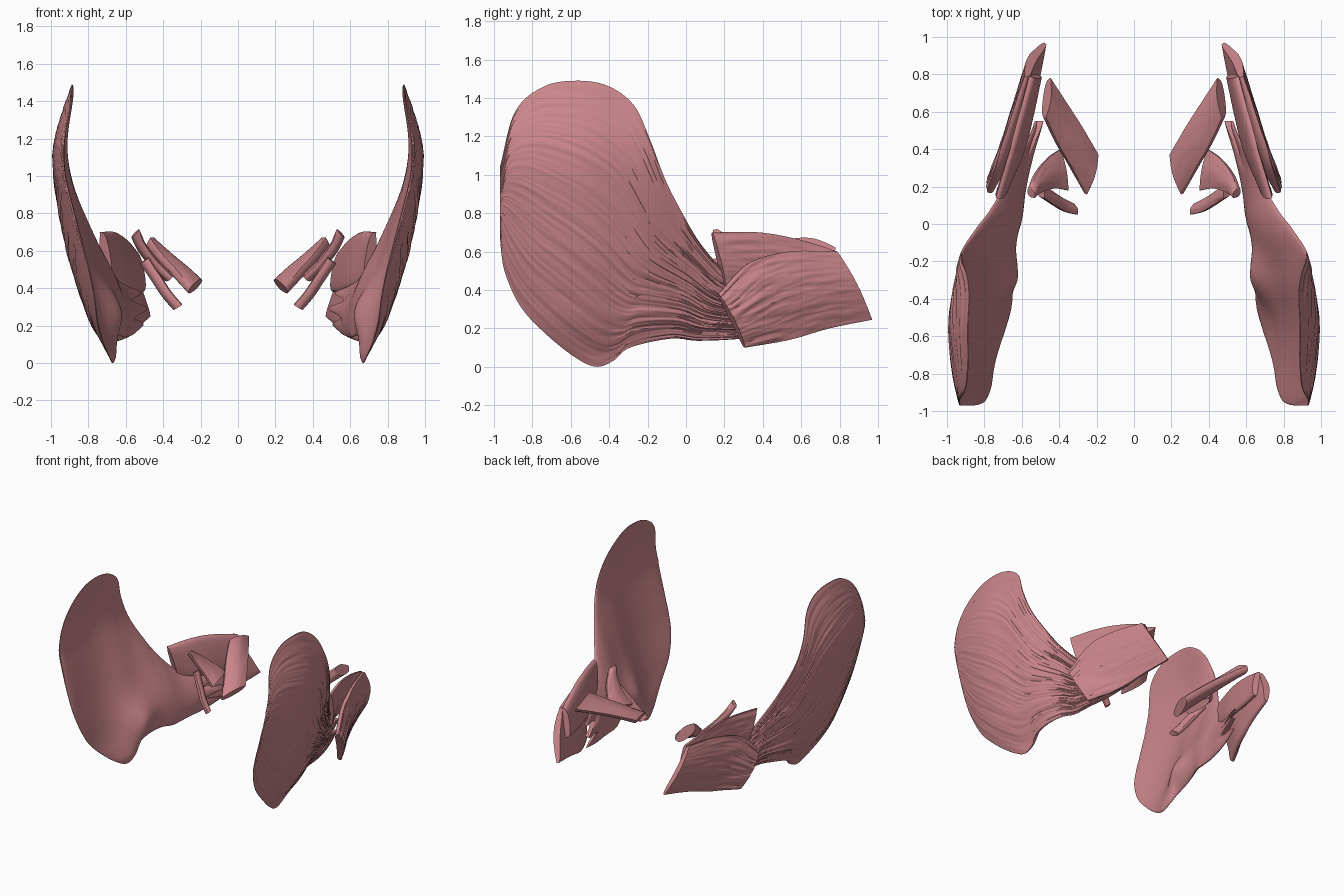
import bpy, bmesh, math
from mathutils import Vector, noise

if "Cube" in bpy.data.objects:
    bpy.data.objects.remove(bpy.data.objects["Cube"])

mat = bpy.data.materials.new("muscle_red")
mat.diffuse_color = (0.60, 0.24, 0.26, 1)
mat.use_nodes = True
mat.node_tree.nodes["Principled BSDF"].inputs["Base Color"].default_value = mat.diffuse_color


def spline(pts, u):
    """Catmull-Rom point on a list of tuples, u in 0..1."""
    p = [Vector(q) for q in pts]
    n = len(p) - 1
    i = min(int(u * n), n - 1)
    f = u * n - i
    b, c = p[i], p[i + 1]
    a = p[i - 1] if i else b * 2 - c
    d = p[i + 2] if i + 2 <= n else c * 2 - b
    return 0.5 * (2 * b + (c - a) * f + (2 * a - 5 * b + 4 * c - d) * f * f
                  + (3 * b - a - 3 * c + d) * f ** 3)


def table(pairs, v):
    """Piecewise lookup, eased between entries by a small blur."""
    def lin(v):
        if v <= pairs[0][0]:
            return pairs[0][1]
        for (a, fa), (b, fb) in zip(pairs, pairs[1:]):
            if v <= b:
                return fa + (fb - fa) * (v - a) / (b - a)
        return pairs[-1][1]
    return sum(lin(v + d) for d in (-.06, -.03, 0, .03, .06)) / 5


def slab(name, surf, thick, into, ns, nt, grain=0.0, freq=30):
    """Closed mirrored sheet: outer face surf(s,t), inner face pushed along 'into'."""
    bm = bmesh.new()
    into = Vector(into).normalized()
    rings = []
    for i in range(ns + 1):
        s = i / ns
        outer, inner = [], []
        for j in range(nt + 1):
            t = j / nt
            p = surf(s, t)
            g = noise.noise(Vector((s * 4, t * freq, 3.7)))
            g -= 0.8 * max(0, noise.noise(Vector((s * 7, t * freq * 2, 9.1))))
            outer.append(bm.verts.new(p - into * g * grain * (1 - .8 * s * s)))
            inner.append(bm.verts.new(p + into * thick(s, t, p)))
        rings.append(outer + inner[::-1])
    n = len(rings[0])
    for a, b in zip(rings, rings[1:]):
        for k in range(n):
            bm.faces.new((a[k], a[(k + 1) % n], b[(k + 1) % n], b[k]))
    for r in (rings[0], rings[-1]):          # end caps as strips
        for k in range(nt):
            bm.faces.new((r[k], r[k + 1], r[n - 2 - k], r[n - 1 - k]))
    bmesh.ops.recalc_face_normals(bm, faces=bm.faces)
    me = bpy.data.meshes.new(name)
    bm.to_mesh(me)
    bm.free()
    me.materials.append(mat)
    ob = bpy.data.objects.new(name, me)
    bpy.context.collection.objects.link(ob)
    m = ob.modifiers.new("mirror", 'MIRROR')
    m.use_mirror_merge = False
    bpy.ops.object.select_all(action='DESELECT')
    ob.select_set(True)
    bpy.context.view_layer.objects.active = ob
    bpy.ops.object.shade_smooth_by_angle(angle=math.radians(50))


def ribbon(lower, upper, bulge, out):
    """Surface between two 3D edge curves with a rounded belly."""
    out = Vector(out).normalized()
    return lambda s, t: (spline(lower, s).lerp(spline(upper, s), t)
                         + out * bulge * math.sin(math.pi * t))


def belly(t, p=0.5):
    return max(0.0, math.sin(math.pi * t)) ** p


# Large fan muscle: lower and upper outline (y, z) from tail to back rim
fan_low = [(.46, .2), (.31, .15), (.07, .135), (-.08, .146), (-.29, .1), (-.38, .03),
           (-.47, 0), (-.58, .05), (-.73, .17), (-.86, .31), (-.94, .48), (-.965, .62), (-.97, .74)]
fan_up = [(.46, .38), (.33, .42), (.2, .5), (.07, .65), (-.03, .82), (-.11, .98), (-.19, 1.19),
          (-.27, 1.36), (-.4, 1.46), (-.56, 1.49), (-.74, 1.46), (-.89, 1.33), (-.97, 1.04)]
fan_x = [(0, .67), (.1, .727), (.23, .80), (.4, .86), (.58, .914), (.8, .96), (.98, .99),
         (1.11, .995), (1.22, .98), (1.35, .94), (1.49, .89), (1.6, .85)]
fan_drop = [(-.5, 0), (-.2, .05), (0, .13), (.19, .18), (.4, .27), (.55, .34)]


def fan_surface(s, t):
    q = spline([(0, *a) for a in fan_low], s).lerp(spline([(0, *a) for a in fan_up], s), t)
    # two ragged tips at the tail
    q.y += 0.09 * max(0, 1 - s * 9) * math.cos(t * 4 * math.pi)
    y, z = q.y, q.z
    k = min(1, max(0, y / .5)) * .8
    x = table(fan_x, z) * (1 - k) + .86 * k - table(fan_drop, y)
    if y < -.56:
        x -= (.35 + .5 * max(0, 1 - z)) * (y + .56) ** 2
    return Vector((x, y, z))


def fan_thick(s, t, p):
    # thin hollow blade with a thick shelf where it gathers into the tail
    along = table([(0, .03), (.12, .06), (.3, .12), (.5, .12), (.75, .08), (1, 0)], s)
    shelf = .085 * math.exp(-((p.y + .27) / .14) ** 2 - ((p.z - .24) / .16) ** 2)
    return .005 + (along * (1 - .5 * max(0, p.z) / 1.49) + shelf) * belly(t, .7)


slab("temple_fan_muscle", fan_surface, fan_thick, (-1, 0, 0), 110, 150, .008, 55)

# Outer cheek muscle
slab("outer_cheek_muscle",
     ribbon([(.71, .31, .1), (.60, .54, .14), (.54, .75, .2), (.485, .97, .245)],
            [(.785, .17, .38), (.735, .33, .54), (.67, .54, .6), (.585, .79, .6)], .035, (1, .4, .2)),
     lambda s, t, p: .012 + .07 * belly(t) * belly(.15 + .75 * s), (-1, -.4, -.1),
     70, 70, .008, 18)

# Deep cheek muscle
slab("deep_cheek_muscle",
     ribbon([(.70, .21, .42), (.61, .4, .4), (.56, .6, .38), (.52, .8, .38)],
            [(.74, .14, .70), (.67, .38, .7), (.61, .6, .66), (.56, .79, .6)], .015, (1, .4, 0)),
     lambda s, t, p: .012 + .045 * belly(t), (-1, -.4, 0), 40, 40, .005, 12)

# Inner jaw strap
slab("inner_jaw_strap",
     ribbon([(.25, .16, .41), (.33, .30, .50), (.41, .44, .59), (.47, .57, .67)],
            [(.19, .37, .44), (.27, .51, .51), (.36, .65, .57), (.445, .78, .62)], .025, (-.5, -.1, .8)),
     lambda s, t, p: .012 + .07 * belly(t), (.5, -.1, -.8), 30, 20, .003, 5)

# Two heads of the small side muscle
slab("small_muscle_upper_head",
     ribbon([(.53, .14, .71), (.49, .17, .62), (.42, .19, .53), (.35, .18, .46)],
            [(.55, .19, .70), (.52, .27, .64), (.46, .35, .56), (.39, .40, .49)], .015, (-.6, -.2, .7)),
     lambda s, t, p: .012 + .045 * belly(t), (.6, 0, -.7), 24, 20, .003, 5)
slab("small_muscle_lower_head",
     ribbon([(.48, .14, .56), (.42, .10, .47), (.36, .065, .38), (.30, .05, .31)],
            [(.50, .22, .55), (.44, .18, .46), (.38, .14, .37), (.32, .11, .30)], .014, (-.6, 0, .6)),
     lambda s, t, p: .012 + .04 * belly(t), (.7, 0, -.5), 20, 14, .003, 4)
